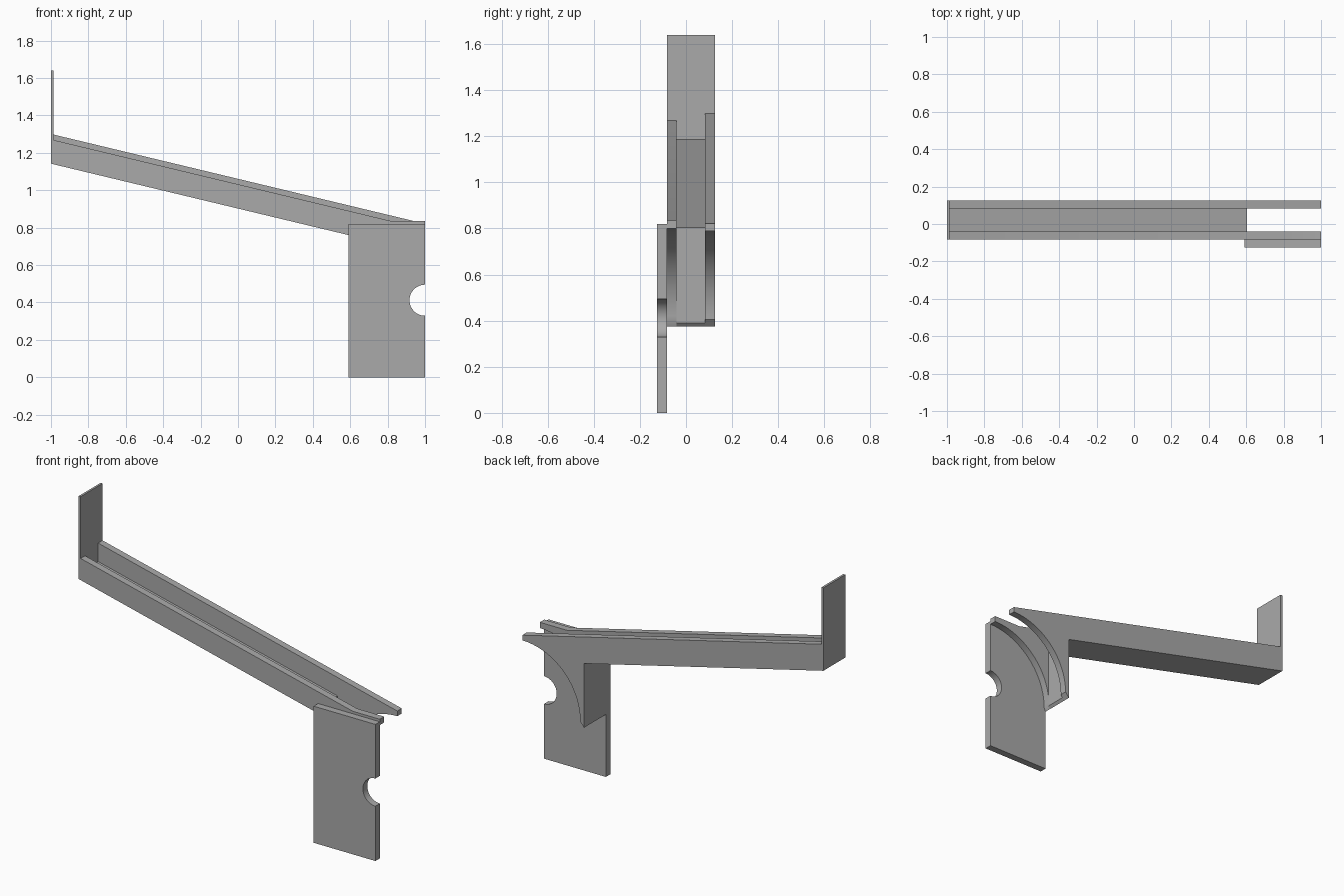
import bpy
import bmesh
from math import cos, sin, radians

cube = bpy.data.objects.get("Cube")
if cube:
    bpy.data.objects.remove(cube, do_unlink=True)

GREY = (0.4, 0.4, 0.4, 1)
grey = bpy.data.materials.new("plain grey")
grey.use_nodes = True
grey.diffuse_color = GREY
grey.node_tree.nodes["Principled BSDF"].inputs["Base Color"].default_value = GREY

SLOPE = -0.24                       # fall of the chute along x
Y_FRONT, Y_BACK, WALL = -0.083, 0.125, 0.042
X_END, X_DROP = -0.987, 0.59        # inner end face, outer drop face


def on_slope(x, start):
    """Point on a line parallel to the chute, 'start' high at x = -1."""
    return (x, start + SLOPE * (x + 1))


def arc(cx, cz, r, a0, a1, steps=32):
    angles = [radians(a0 + (a1 - a0) * i / steps) for i in range(steps + 1)]
    return [(cx + r * cos(a), cz + r * sin(a)) for a in angles]


def extrude_profile(name, profile, y0, y1):
    """Solid made from an x-z outline swept from y0 to y1."""
    bm = bmesh.new()
    face = bm.faces.new([bm.verts.new((x, y0, z)) for x, z in profile])
    swept = bmesh.ops.extrude_face_region(bm, geom=[face])["geom"]
    verts = [v for v in swept if isinstance(v, bmesh.types.BMVert)]
    bmesh.ops.translate(bm, verts=verts, vec=(0, y1 - y0, 0))
    bmesh.ops.recalc_face_normals(bm, faces=bm.faces)
    mesh = bpy.data.meshes.new(name)
    bm.to_mesh(mesh)
    bm.free()
    mesh.materials.append(grey)
    obj = bpy.data.objects.new(name, mesh)
    bpy.context.collection.objects.link(obj)
    bpy.ops.object.select_all(action="DESELECT")
    obj.select_set(True)
    bpy.context.view_layer.objects.active = obj
    bpy.ops.object.shade_smooth_by_angle(angle=radians(25))
    return obj


def side_wall(name, y0, top, radius, foot):
    """Chute side that ends in a quarter-round bracket."""
    centre = foot[1]
    underside = [on_slope(X_END, 1.142), on_slope(X_DROP, 1.142), (X_DROP, 0.375)]
    curve = arc(1, centre, radius, 180, 90)
    extrude_profile(name, underside + [foot] + curve[1:] + top, y0, y0 + WALL)


# Side walls: the front one levels off at its tip, the back one keeps falling
side_wall("front_side_wall", Y_FRONT,
          [(1, 0.835), (0.82, 0.835), on_slope(X_END, 1.272)], 0.4, (0.6, 0.4))
side_wall("back_side_wall", Y_BACK - WALL,
          [on_slope(1, 1.301), on_slope(X_END, 1.301)], 0.385, (0.615, 0.405))

# Sloping floor that turns down into the drop plate
extrude_profile("chute_floor", [
    on_slope(X_END, 1.142), on_slope(X_DROP, 1.142), (X_DROP, 0.375),
    (0.603, 0.39), on_slope(0.603, 1.19), on_slope(X_END, 1.19)],
    Y_FRONT + WALL, Y_BACK - WALL)

# Tall plate closing the upper end
extrude_profile("end_plate", [
    on_slope(-1, 1.142), on_slope(X_END, 1.142), (X_END, 1.64), (-1, 1.64)],
    Y_FRONT, Y_BACK)

# Upright panel with a half-round notch in its outer edge
extrude_profile("front_panel",
                [(X_DROP, 0), (1, 0)] + arc(1, 0.412, 0.083, 270, 90)
                + [(1, 0.82), (X_DROP, 0.82)],
                -0.125, Y_FRONT)
